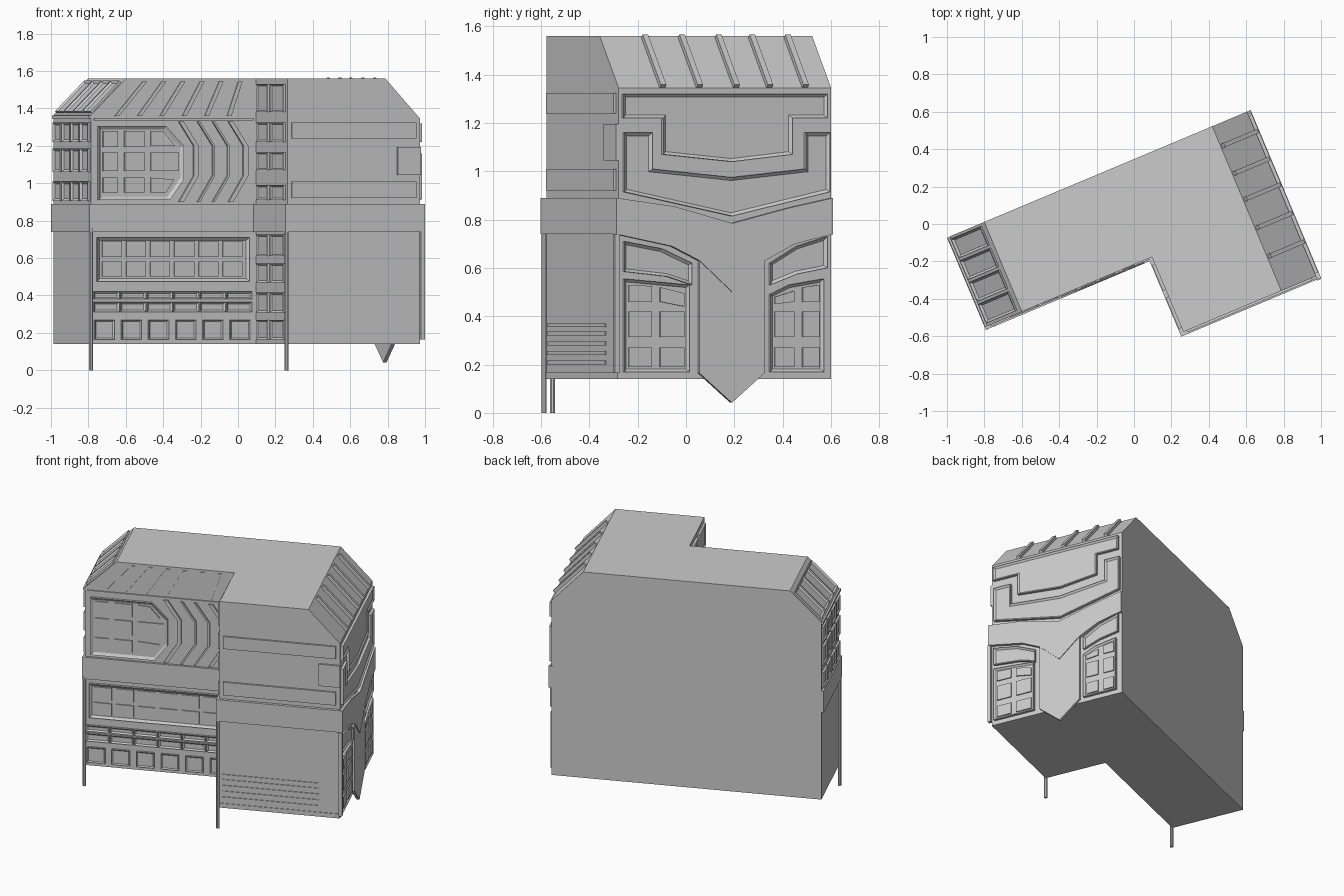
import bpy, bmesh, math
from mathutils import Vector, Matrix

if "Cube" in bpy.data.objects:
    bpy.data.objects.remove(bpy.data.objects["Cube"])

# Everything is modelled in the building's own u/v axes, then turned to face
ANG = math.atan2(0.387, 0.922)
C, S = math.cos(ANG), math.sin(ANG)
ROT = Matrix.Rotation(ANG, 4, 'Z')
UL, UR, UN = -0.935, 0.79, 0.02        # wall planes: left end, right gable, notch side
VB, VF, VN = 0.32, -0.634, -0.2        # wall planes: back, front block, wing front
Z0, Z1 = 0.14, 1.56


def finish(bm, name):
    bmesh.ops.recalc_face_normals(bm, faces=bm.faces)
    bm.transform(ROT)
    me = bpy.data.meshes.new(name)
    bm.to_mesh(me)
    bm.free()
    ob = bpy.data.objects.new(name, me)
    bpy.context.collection.objects.link(ob)
    return ob


def extrude_poly(bm, pts, vec):
    f = bm.faces.new([bm.verts.new(p) for p in pts])
    r = bmesh.ops.extrude_face_region(bm, geom=[f], use_keep_orig=True)
    bmesh.ops.translate(bm, vec=vec, verts=[g for g in r['geom'] if isinstance(g, bmesh.types.BMVert)])
    return [g for g in r['geom'] if isinstance(g, bmesh.types.BMFace)][0]


# A face = origin, side axis, up axis, conversion of view coordinate to side axis
UP = Vector((0, 0, 1))
PX, PY, NY = Vector((1, 0, 0)), Vector((0, 1, 0)), Vector((0, -1, 0))
RS = Vector((0.588 - UR, 0, Z1 - 1.345))
LS = Vector((-0.734 - UL, 0, Z1 - 1.365))
GABLE = (Vector((UR, 0, 0)), PY, UP, lambda y: (y - S * 0.805) / C)
FRONT = (Vector((0, VF, 0)), PX, UP, lambda x: (x + S * VF) / C)
WING = (Vector((0, VN, 0)), PX, UP, lambda x: (x + S * VN) / C)
NOTCH = (Vector((UN, 0, 0)), NY, UP, lambda v: v)
LEFT = (Vector((UL, 0, 0)), NY, UP, lambda v: v)
SLOPE_R = (Vector((UR, 0, 1.345)), PY, RS.normalized(), lambda v: v)
SLOPE_L = (Vector((UL, 0, 1.365)), NY, LS.normalized(), lambda v: v)


def panels(name, face, polys, h, inset=0.0, depth=0.0):
    """Raised plates on a wall, optionally with a sunken field."""
    o, s, t, conv = face
    n = s.cross(t).normalized()
    bm = bmesh.new()
    for poly in polys:
        p = [(conv(a), b) for a, b in poly]
        area = sum(p[i - 1][0] * p[i][1] - p[i][0] * p[i - 1][1] for i in range(len(p)))
        if area < 0:
            p.reverse()
        top = extrude_poly(bm, [o + s * a + t * b - n * 0.004 for a, b in p], n * (h + 0.004))
        if inset:
            bm.normal_update()
            if top.normal.dot(n) < 0:
                top.normal_flip()
            bmesh.ops.inset_region(bm, faces=[top], thickness=inset, use_even_offset=True)
            bmesh.ops.translate(bm, vec=-n * depth, verts=top.verts)
    return finish(bm, name)


def rect(a0, a1, b0, b1):
    return [(a0, b0), (a1, b0), (a1, b1), (a0, b1)]


def grid(cols, rows):
    return [rect(*c, *r) for c in cols for r in rows]


def bar(a, b, w):
    return [a, (a[0] + w, a[1]), (b[0] + w, b[1]), b]


# Main L-shaped body with both roof ends cut to slopes
bm = bmesh.new()
extrude_poly(bm, [(u, v, Z0) for u, v in
             [(UL, VB), (UL, VN), (UN, VN), (UN, VF), (UR, VF), (UR, VB)]], UP * (Z1 - Z0))
for o, s, t, _ in (SLOPE_R, SLOPE_L):
    r = bmesh.ops.bisect_plane(bm, geom=bm.verts[:] + bm.edges[:] + bm.faces[:],
                               plane_co=o, plane_no=s.cross(t), clear_outer=True)
    bmesh.ops.holes_fill(bm, edges=[e for e in bm.edges if e.is_boundary])
finish(bm, "building_body")

# Floor band around the outside, stopping at the flat back
bm = bmesh.new()
extrude_poly(bm, [(u, v, 0.74) for u, v in
             [(-0.95, VB - .001), (-0.95, -0.215), (0, -0.215), (0, -0.653), (UR, -0.653), (UR, VB - .001)]], UP * 0.15)
finish(bm, "floor_band")

# Corner poles reaching the ground
for name, u, v in (("wing_pole", -0.938, -0.206), ("block_pole", 0.011, -0.642)):
    bm = bmesh.new()
    bmesh.ops.create_cone(bm, cap_ends=True, segments=8, radius1=0.011, radius2=0.011, depth=0.76,
                          matrix=Matrix.Translation((u, v, 0.38)))
    finish(bm, name)

# Right gable: shaped band with hanging point
panels("gable_band", GABLE, [[(-.29, .89), (-.05, .855), (.19, .785), (.43, .85), (.607, .89), (.607, .74), (.45, .70),
       (.325, .63), (.325, .165), (.19, .042), (.055, .165), (.055, .63), (-.06, .69), (-.29, .74)]], 0.016)
panels("gable_band_point", GABLE, [[(-.29, .89), (-.05, .855), (.19, .785), (.43, .85), (.607, .89), (.607, .74),
       (.45, .70), (.325, .63), (.19, .5), (.055, .63), (-.06, .69), (-.29, .74)]], 0.021)
panels("gable_upper_panels", GABLE, [
    [(-.26, 1.32), (.585, 1.32), (.585, 1.22), (.44, 1.22), (.44, 1.07), (.19, 1.04), (-.095, 1.07),
     (-.095, 1.22), (-.26, 1.22)],
    [(-.255, 1.16), (-.14, 1.16), (-.14, 1.01), (.19, .975), (.495, 1.01), (.495, 1.16), (.595, 1.16),
     (.595, .915), (.19, .815), (-.255, .915)]], 0.018, 0.013, 0.010)
panels("gable_lower_panels", GABLE, [
    [(-.255, .71), (-.1, .68), (.025, .62), (.025, .53), (-.08, .565), (-.255, .585)],
    [(.35, .62), (.46, .69), (.585, .73), (.585, .60), (.46, .575), (.35, .53)],
    [(-.255, .555), (.015, .53), (.015, .17), (-.255, .17)],
    [(.35, .49), (.43, .53), (.57, .555), (.57, .17), (.35, .17)]], 0.016, 0.012, 0.011)
panels("gable_windows", GABLE, grid([(-.235, -.14), (-.105, -.005), (.37, .45), (.485, .553)],
       [(.19, .27), (.315, .42)]) +
       [[(-.235, .46), (-.14, .46), (-.14, .525), (-.235, .53)], [(-.105, .46), (-.005, .44), (-.005, .495), (-.105, .52)],
        [(.37, .45), (.45, .46), (.45, .505), (.37, .48)], [(.485, .46), (.553, .46), (.553, .53), (.485, .52)]], 0.013)
panels("gable_corner_strip", GABLE, [rect(-.295, -.275, .165, .74)], 0.018)

# Front block: wall strips, corner tab and vent slats
panels("front_strips", FRONT, grid([(.285, .95)], [(.92, 1.01), (1.24, 1.325)]) + [rect(.85, .975, 1.045, 1.195)], 0.012)
panels("front_vent_slats", FRONT, grid([(.28, .85)], [(z, z + .016) for z in (.2, .24, .28, .32, .355)]), 0.005)
panels("front_skirt", FRONT, [rect(.255, .97, .14, .17)], 0.004)

# Wing front, lower floor
six = [-.73 + i * .129 for i in range(6)]
panels("wing_window_frame", WING, [rect(-.757, .055, .475, .71)], 0.016, 0.016, 0.012)
panels("wing_windows", WING, grid([(x, x + .105) for x in six], [(.5, .582), (.605, .69)]), 0.012)
panels("wing_strip_cells", WING, grid([(-.775 + i * .142, -.64 + i * .142) for i in range(6)],
       [(.312, .365), (.38, .42)]), 0.014, 0.01, 0.008)
panels("wing_base_windows", WING, grid([(-.77 + i * .145, -.665 + i * .145) for i in range(6)], [(.165, .27)]),
       0.013, 0.008, 0.006)

# Wing front, upper floor: bay window and chevrons
panels("bay_window_frame", WING, [[(-.75, 1.305), (-.39, 1.305), (-.295, 1.20), (-.295, 1.02), (-.37, .91), (-.75, .91)]],
       0.016, 0.018, 0.012)
panels("bay_windows", WING, grid([(-.725, -.645), (-.61, -.505)], [(.95, 1.03), (1.065, 1.165), (1.195, 1.28)]) +
       [[(-.47, .95), (-.39, .95), (-.345, 1.02), (-.47, 1.03)], rect(-.47, -.32, 1.065, 1.165),
        [(-.47, 1.2), (-.34, 1.2), (-.4, 1.275), (-.47, 1.28)]], 0.012)
chev = [(0, 1.33), (.08, 1.2), (.08, 1.04), (0, .9)]
panels("wing_chevrons", WING, [[(x + a, z) for a, z in chev] + [(x + a + w, z) for a, z in reversed(chev)]
       for x, w in ((-.32, .025), (-.22, .012), (-.14, .012), (-.055, .025))], 0.013)
panels("wing_roof_ribs", WING, [bar((-.66 + i * .12, 1.36), (-.51 + i * .102, 1.545), .022) for i in range(6)], 0.008)
panels("wing_eave", WING, [rect(-.77, .08, 1.335, 1.35)], 0.008)

# Notch side wall windows
panels("notch_windows", NOTCH, grid([(.24, .39), (.43, .61)], [(.165, .27), (.31, .415), (.47, .57), (.61, .725),
       (.91, .99), (1.07, 1.165), (1.22, 1.325), (1.38, 1.53)]), 0.016, 0.01, 0.008)

# Left end windows and skylights on the slope
four = [(-.305 + i * .126, -.195 + i * .126) for i in range(4)]
panels("left_end_windows", LEFT, grid(four, [(.905, 1.01), (1.06, 1.185), (1.22, 1.325)]), 0.014, 0.013, 0.01)
panels("left_slope_skylights", SLOPE_L, grid(four, [(.015, LS.length - .03)]), 0.013, 0.012, 0.01)
panels("left_eave", LEFT, [rect(-.31, .2, 1.345, 1.362)], 0.012)

# Fins on the right roof slope
panels("roof_fins", SLOPE_R, grid([(v, v + .024) for v in (-.45, -.285, -.12, .03, .19)], [(0, RS.length - .01)]), 0.02)
